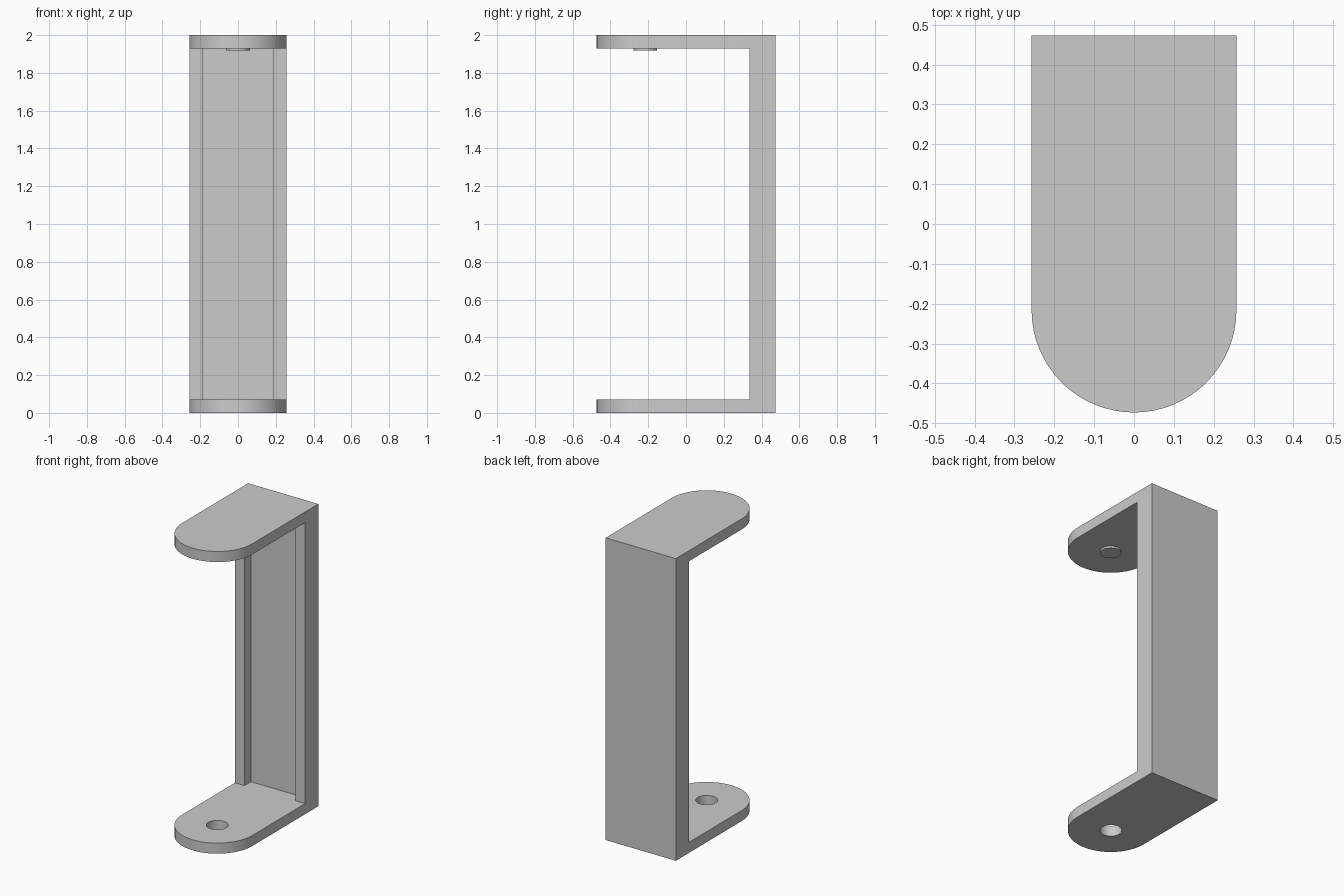
import bpy, bmesh, math
from mathutils import Matrix, Vector

if "Cube" in bpy.data.objects:
    bpy.data.objects.remove(bpy.data.objects["Cube"], do_unlink=True)

W, D, H = 0.257, 0.473, 2.0      # half width, half depth, height
T = 0.07                         # plate thickness
WALL_Y = 0.335                   # front of the upright wall
PIVOT_Y = W - D                  # centre of the rounded ends
PIN_R, HOLE_R = 0.063, 0.066

grey = bpy.data.materials.new("plain grey")
grey.use_nodes = True
GREY = (0.6, 0.6, 0.6, 1)
grey.diffuse_color = GREY
grey.node_tree.nodes["Principled BSDF"].inputs["Base Color"].default_value = GREY


def make(name, bm):
    bmesh.ops.recalc_face_normals(bm, faces=bm.faces)
    mesh = bpy.data.meshes.new(name)
    bm.to_mesh(mesh)
    bm.free()
    mesh.materials.append(grey)
    obj = bpy.data.objects.new(name, mesh)
    bpy.context.collection.objects.link(obj)
    return obj


def box(name, lo, hi):
    lo, hi = Vector(lo), Vector(hi)
    bm = bmesh.new()
    bmesh.ops.create_cube(bm, size=1, matrix=Matrix.Translation((lo + hi) / 2)
                          @ Matrix.Diagonal((*(hi - lo), 1)))
    return make(name, bm)


def cylinder(name, r, z0, z1):
    bm = bmesh.new()
    bmesh.ops.create_cone(bm, cap_ends=True, segments=48, radius1=r, radius2=r,
                          depth=z1 - z0,
                          matrix=Matrix.Translation((0, PIVOT_Y, (z0 + z1) / 2)))
    return make(name, bm)


def combine(target, tool, operation):
    mod = target.modifiers.new(tool.name, 'BOOLEAN')
    mod.operation, mod.object, mod.solver = operation, tool, 'EXACT'
    bpy.context.view_layer.objects.active = target
    bpy.ops.object.modifier_apply(modifier=mod.name)
    bpy.data.objects.remove(tool, do_unlink=True)


# Round-fronted outline, extruded to full height
N = 32
outline = [(W, D), (-W, D)]
outline += [(W * math.cos(a), PIVOT_Y + W * math.sin(a))
            for a in (math.pi * (1 + i / N) for i in range(N + 1))]
bm = bmesh.new()
base = bm.faces.new([bm.verts.new((x, y, 0)) for x, y in outline])
top = bmesh.ops.extrude_face_region(bm, geom=[base])["geom"]
bmesh.ops.translate(bm, vec=(0, 0, H),
                    verts=[v for v in top if isinstance(v, bmesh.types.BMVert)])
bracket = make("bracket", bm)

# Open mouth between the plates, and the channel in the wall
combine(bracket, box("mouth", (-1, -1, T), (1, WALL_Y, H - T)), 'DIFFERENCE')
combine(bracket, box("channel", (T - W, 0, T), (W - T, D - T, H - T)), 'DIFFERENCE')

# Through hole in the lower plate, short pin under the upper plate
combine(bracket, cylinder("hole", HOLE_R, -T, 1.5 * T), 'DIFFERENCE')
combine(bracket, cylinder("pin", PIN_R, H - T - 0.012, H - T / 2), 'UNION')

# Smooth the round edges, keep the rest sharp
for o in bpy.context.selected_objects:
    o.select_set(False)
bracket.select_set(True)
bpy.context.view_layer.objects.active = bracket
bpy.ops.object.shade_smooth_by_angle(angle=math.radians(30))
